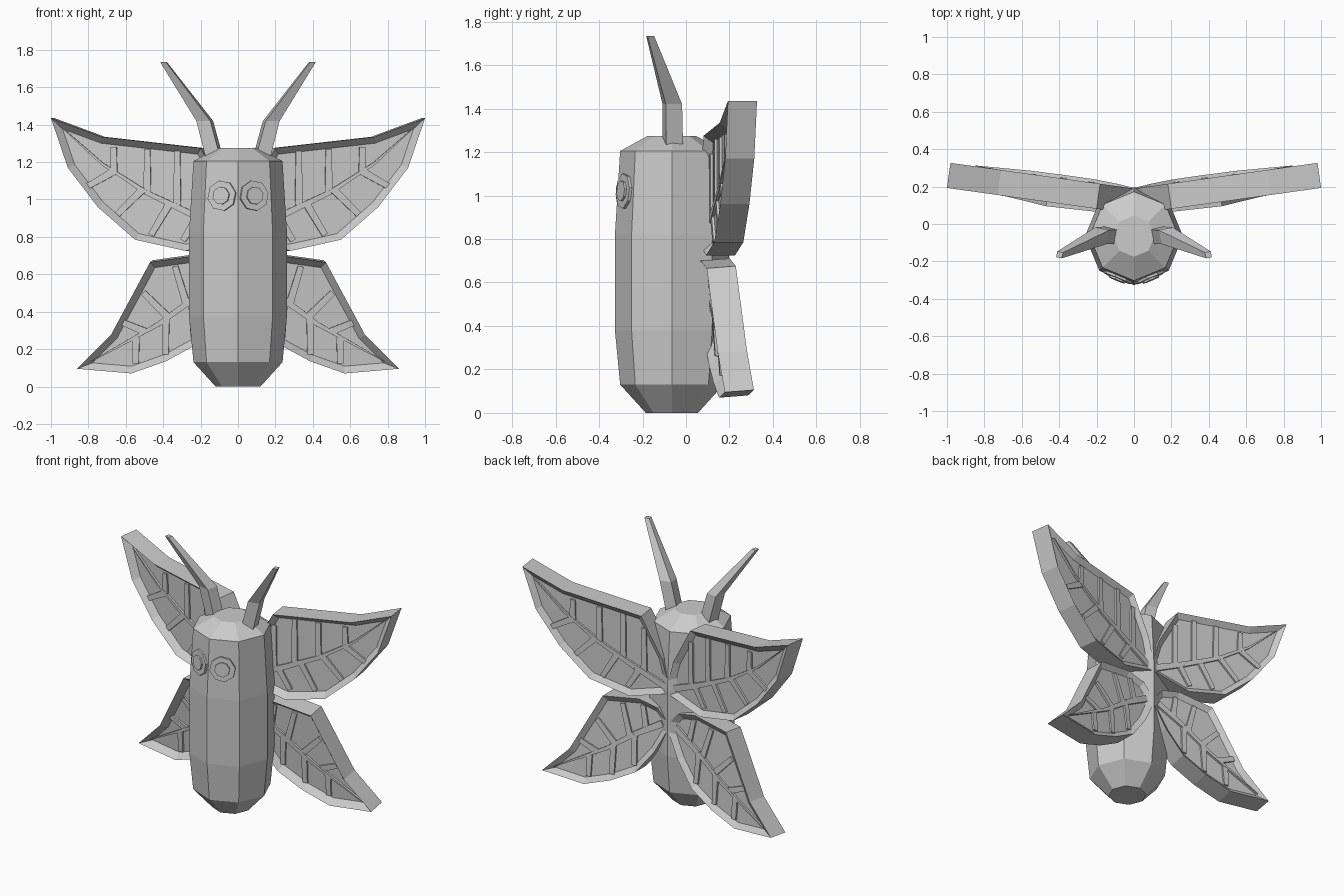
import bpy
import bmesh
import math
from mathutils import Vector, Matrix

cube = bpy.data.objects.get("Cube")
if cube:
    bpy.data.objects.remove(cube, do_unlink=True)

grey = bpy.data.materials.new("plain grey")
grey.use_nodes = True
colour = (0.6, 0.6, 0.6, 1)
grey.diffuse_color = colour
grey.node_tree.nodes["Principled BSDF"].inputs["Base Color"].default_value = colour


def finish(bm, name, matrix=None):
    if matrix:
        bm.transform(matrix)
    bmesh.ops.recalc_face_normals(bm, faces=bm.faces[:])
    mesh = bpy.data.meshes.new(name)
    bm.to_mesh(mesh)
    bm.free()
    mesh.materials.append(grey)
    obj = bpy.data.objects.new(name, mesh)
    bpy.context.collection.objects.link(obj)
    return obj


def loft(name, sections, sides, turn, matrix=None):
    """Join level polygon sections given as (x, y, z, radius)."""
    bm = bmesh.new()
    rings = []
    for x, y, z, r in sections:
        angles = [turn + math.tau * i / sides for i in range(sides)]
        rings.append([bm.verts.new((x + r * math.cos(a), y + r * math.sin(a), z))
                      for a in angles])
    for low, high in zip(rings, rings[1:]):
        for i in range(sides):
            j = (i + 1) % sides
            bm.faces.new((low[i], low[j], high[j], high[i]))
    bm.faces.new(rings[0])
    bm.faces.new(rings[-1])
    return finish(bm, name, matrix)


def prism(bm, outline, place, near, far):
    """Extrude an (x, z) outline through the wing; return its two caps."""
    rows = [[bm.verts.new(place(x, z, d)) for x, z in outline] for d in (near, far)]
    caps = [bm.faces.new(row) for row in rows]
    n = len(outline)
    for i in range(n):
        j = (i + 1) % n
        bm.faces.new((rows[0][i], rows[0][j], rows[1][j], rows[1][i]))
    return caps


def strip(start, end, w0, w1):
    """Outline of a tapered bar."""
    a, b = Vector(start), Vector(end)
    side = (b - a).normalized().orthogonal()
    return [a + side * w0, b + side * w1, b - side * w1, a - side * w0]


THICK = 0.135
FRONT_DISH = 0.042
BACK_DISH = 0.025
RELIEF = 0.014


def wing(name, side, outline, plane, midrib, branches):
    base, slope_x, slope_z = plane
    normal = Vector((-slope_x, 1, -slope_z)).normalized()

    def place(x, z, d):
        p = Vector((x, base + slope_x * x + slope_z * z, z)) + normal * d
        return Vector((side * p.x, p.y, p.z))

    # slab, dished on both faces
    bm = bmesh.new()
    caps = prism(bm, outline, place, 0, THICK)
    bmesh.ops.recalc_face_normals(bm, faces=bm.faces[:])
    for cap, dish in zip(caps, (FRONT_DISH, BACK_DISH)):
        bmesh.ops.inset_individual(bm, faces=[cap], thickness=0.035, depth=-dish,
                                   use_even_offset=True)
    finish(bm, name)

    # raised veins, showing on both faces
    bm = bmesh.new()
    near, far = FRONT_DISH - RELIEF, THICK - BACK_DISH + RELIEF
    for i, (a, b) in enumerate(zip(midrib, midrib[1:])):
        w = 0.022 - 0.005 * i
        prism(bm, strip(a, b, w, w - 0.005), place, near, far)
    for a, b in branches:
        prism(bm, strip(a, b, 0.02, 0.016), place, near + 0.002, far - 0.002)
    finish(bm, name + "_veins")


# body
CY = -0.065
loft("body", [(0, CY, 0, 0.12), (0, CY, 0.13, 0.238), (0, CY, 0.38, 0.262),
              (0, CY, 0.82, 0.262), (0, CY, 1.205, 0.238), (0, CY, 1.275, 0.11)],
     8, -math.pi / 2)

UPPER = [(0, 0.8), (0.06, 1.02), (0.2, 1.275), (0.73, 1.335), (1, 1.435),
         (0.91, 1.17), (0.75, 0.96), (0.55, 0.785), (0.28, 0.725)]
UPPER_RIB = [(0.04, 0.83), (0.25, 0.92), (0.5, 1.04), (0.73, 1.19), (0.93, 1.37)]
UPPER_BRANCHES = [((0.19, 0.9), (0.19, 1.19)), ((0.33, 0.97), (0.33, 1.26)),
                  ((0.49, 1.04), (0.49, 1.27)), ((0.67, 1.15), (0.67, 1.28)),
                  ((0.22, 0.91), (0.3, 0.78)), ((0.37, 0.98), (0.47, 0.81)),
                  ((0.52, 1.05), (0.65, 0.92)), ((0.67, 1.15), (0.81, 1.07))]

LOWER = [(0, 0.57), (0.09, 0.67), (0.22, 0.7), (0.47, 0.665), (0.68, 0.275),
         (0.86, 0.095), (0.57, 0.07), (0.385, 0.135), (0.22, 0.225), (0.1, 0.38)]
LOWER_RIB = [(0.06, 0.57), (0.25, 0.46), (0.43, 0.33), (0.6, 0.235), (0.79, 0.13)]
LOWER_BRANCHES = [((0.17, 0.51), (0.2, 0.66)), ((0.28, 0.44), (0.34, 0.64)),
                  ((0.38, 0.37), (0.51, 0.5)), ((0.5, 0.29), (0.62, 0.34)),
                  ((0.25, 0.46), (0.24, 0.26)), ((0.39, 0.36), (0.39, 0.17)),
                  ((0.55, 0.26), (0.55, 0.12))]

for side, label in ((1, "left"), (-1, "right")):
    wing(label + "_upper_wing", side, UPPER, (0.053, 0.14, 0),
         UPPER_RIB, UPPER_BRANCHES)
    wing(label + "_lower_wing", side, LOWER, (0.1, 0.1, -0.078),
         LOWER_RIB, LOWER_BRANCHES)

    # antenna
    loft(label + "_antenna",
         [(side * 0.125, -0.06, 1.22, 0.056), (side * 0.178, -0.063, 1.42, 0.054),
          (side * 0.398, -0.165, 1.735, 0.022)], 4, math.pi / 4 + side * 0.2)

    # flat eye with a raised pupil, lying on the front facet
    tilt = math.pi / 8
    facing = Vector((side * math.sin(tilt), -math.cos(tilt), 0.06))
    spot = Matrix.Translation((side * 0.084, -0.281, 1.02))
    spot = spot @ facing.to_track_quat('Z', 'Y').to_matrix().to_4x4()
    loft(label + "_eye", [(0, 0, -0.02, 0.082), (0, 0, 0.012, 0.082)], 8, 0.2, spot)
    loft(label + "_pupil", [(0, 0, 0, 0.048), (0, 0, 0.022, 0.048)], 8, 0.2, spot)
